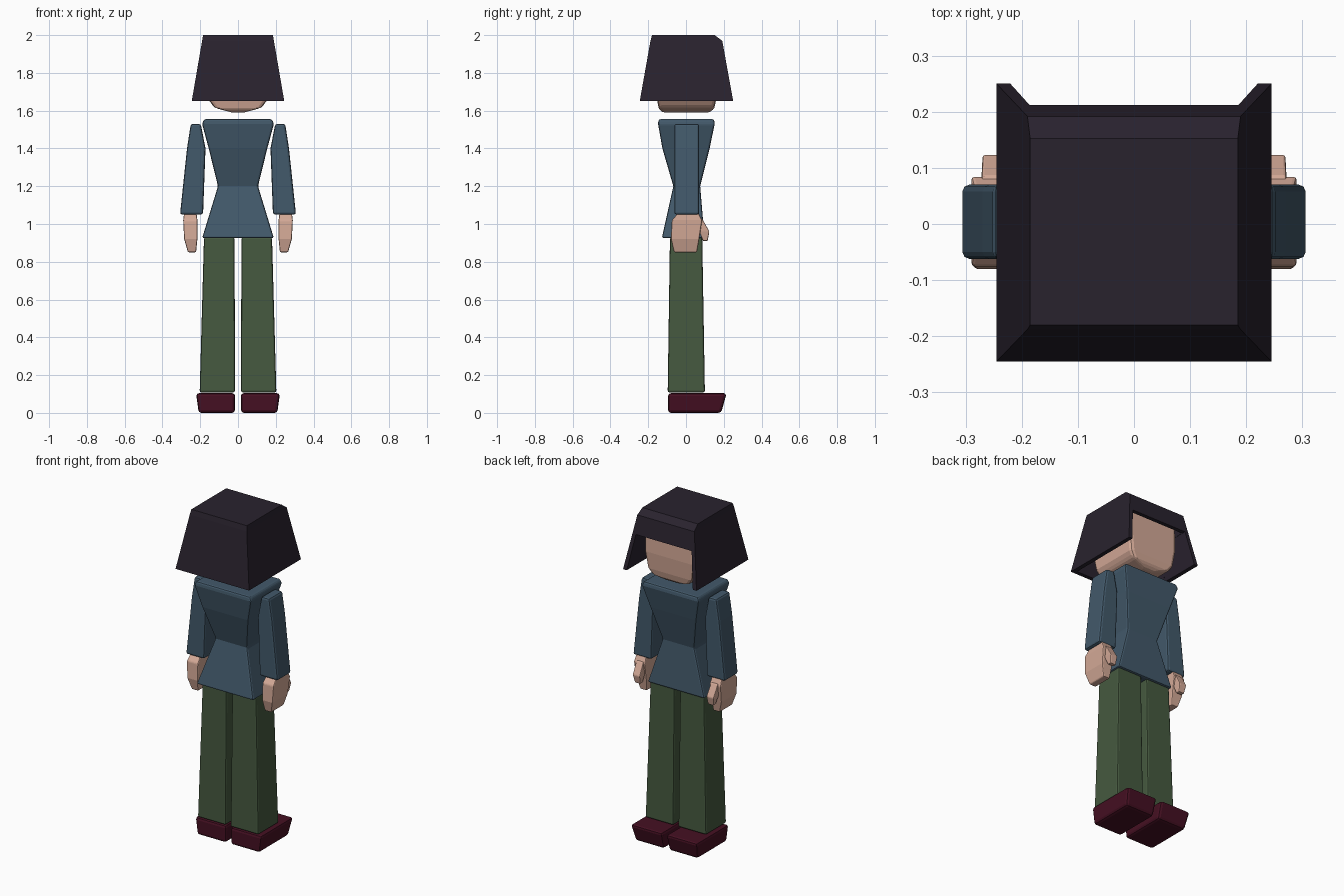
import bpy, bmesh

if "Cube" in bpy.data.objects:
    bpy.data.objects.remove(bpy.data.objects["Cube"])


def material(name, rgb):
    m = bpy.data.materials.new(name)
    m.diffuse_color = (*rgb, 1)
    m.use_nodes = True
    m.node_tree.nodes["Principled BSDF"].inputs["Base Color"].default_value = m.diffuse_color
    return m


HAIR = material("dark_hair", (0.022, 0.016, 0.027))
SKIN = material("skin", (0.66, 0.40, 0.31))
SHIRT = material("blue_cloth", (0.055, 0.10, 0.145))
PANTS = material("green_cloth", (0.06, 0.10, 0.05))
SHOE = material("red_leather", (0.06, 0.005, 0.016))


def loft(name, rings, mat=None, side=1, bevel=0.0):
    """Stack of rectangles (z, x0, x1, y0, y1) joined into a closed solid."""
    bm = bmesh.new()
    loops = []
    for z, x0, x1, y0, y1 in rings:
        loops.append([bm.verts.new((side * x, y, z))
                      for x, y in ((x0, y0), (x1, y0), (x1, y1), (x0, y1))])
    for a, b in zip(loops, loops[1:]):
        for i in range(4):
            j = (i + 1) % 4
            bm.faces.new((a[i], a[j], b[j], b[i]))
    bm.faces.new(loops[0])
    bm.faces.new(loops[-1])
    bmesh.ops.recalc_face_normals(bm, faces=bm.faces)
    me = bpy.data.meshes.new(name)
    bm.to_mesh(me)
    bm.free()
    ob = bpy.data.objects.new(name, me)
    bpy.context.collection.objects.link(ob)
    if mat:
        me.materials.append(mat)
    if bevel:
        mod = ob.modifiers.new("soft_edges", 'BEVEL')
        mod.width = bevel
        mod.segments = 2
        mod.limit_method = 'ANGLE'
    return ob


def cut(target, cutter):
    mod = target.modifiers.new("cut", 'BOOLEAN')
    mod.operation = 'DIFFERENCE'
    mod.solver = 'EXACT'
    mod.object = cutter
    cutter.hide_render = True
    cutter.hide_viewport = True


# Bob haircut: flared shell, open below and at the face (+y)
hair = loft("hair", [(1.65, -.245, .245, -.245, .25),
                     (1.97, -.19, .19, -.188, .192),
                     (2.0, -.185, .185, -.18, .152)], HAIR)
cut(hair, loft("hair_hollow_cutter", [(1.60, -.228, .228, -.23, .235),
                                      (1.95, -.170, .170, -.170, .172)]))
cut(hair, loft("face_opening_cutter", [(1.60, -.2285, .2285, 0, .4),
                                       (1.86, -.186, .186, 0, .4)]))

# Head
loft("head", [(1.59, -.03, .03, -.13, .13),
              (1.615, -.125, .125, -.145, .15),
              (1.65, -.15, .15, -.152, .158),
              (1.75, -.165, .165, -.16, .165),
              (1.94, -.165, .165, -.16, .16)], SKIN, bevel=.018)

# Jacket body
loft("torso", [(.925, -.19, .19, -.128, .098),
               (1.2, -.106, .106, -.067, .075),
               (1.4, -.155, .155, -.125, .125),
               (1.53, -.19, .19, -.148, .152),
               (1.555, -.18, .18, -.145, .148)], SHIRT, bevel=.01)

for s, label in ((1, "right"), (-1, "left")):
    # Sleeve
    loft(label + "_sleeve", [(1.05, .185, .307, -.062, .07),
                             (1.4, .172, .27, -.062, .07),
                             (1.53, .197, .25, -.062, .07)], SHIRT, s, .012)
    # Hand and thumb
    loft(label + "_hand", [(.85, .222, .265, -.063, .058),
                           (.92, .215, .285, -.08, .07),
                           (1.02, .215, .29, -.075, .085),
                           (1.06, .22, .285, -.04, .065)], SKIN, s, .006)
    loft(label + "_thumb", [(.91, .225, .262, .09, .114),
                            (.96, .222, .27, .07, .124),
                            (1.03, .225, .272, .03, .085)], SKIN, s, .005)
    # Trouser leg
    loft(label + "_leg", [(.108, .016, .203, -.097, .10),
                          (.93, .018, .18, -.085, .086)], PANTS, s, .01)
    # Shoe
    loft(label + "_shoe", [(0, .017, .208, -.095, .186),
                           (.104, .015, .222, -.095, .215)], SHOE, s, .015)
